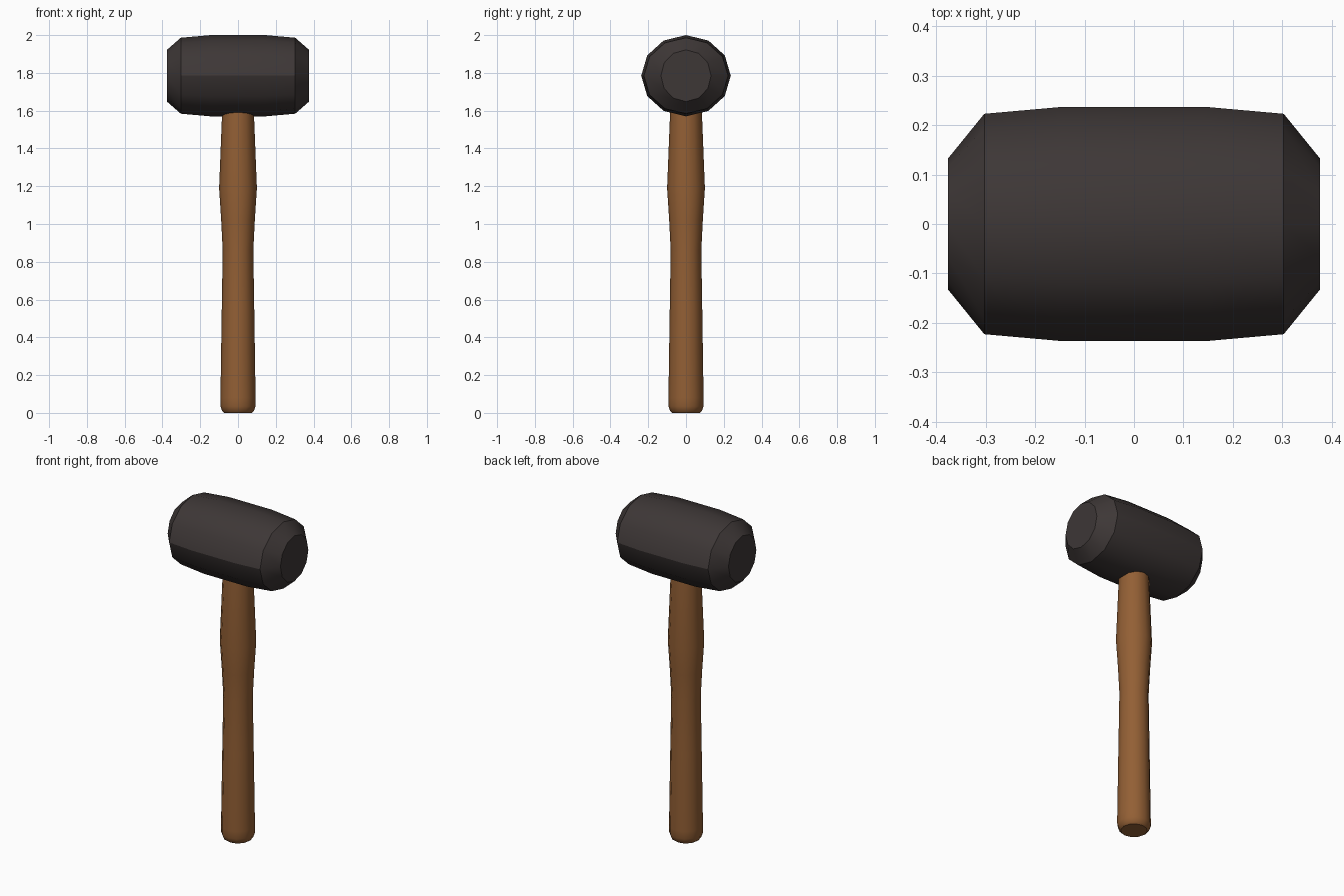
import bpy, bmesh, math

if "Cube" in bpy.data.objects:
    bpy.data.objects.remove(bpy.data.objects["Cube"])

def material(name, rgb):
    m = bpy.data.materials.new(name)
    m.diffuse_color = (*rgb, 1)
    m.use_nodes = True
    m.node_tree.nodes["Principled BSDF"].inputs["Base Color"].default_value = m.diffuse_color
    return m

def lathe(name, rings, place, mat, sides=12, angle=32):
    """Skin elliptical rings (t, ra, rb) along an axis, with capped ends."""
    bm = bmesh.new()
    loops = []
    for t, ra, rb in rings:
        loops.append([bm.verts.new(place(t, ra * math.cos(a), rb * math.sin(a)))
                      for a in (2 * math.pi * i / sides for i in range(sides))])
    for lo, hi in zip(loops, loops[1:]):
        for i in range(sides):
            j = (i + 1) % sides
            bm.faces.new((lo[i], lo[j], hi[j], hi[i]))
    bm.faces.new(loops[0][::-1])
    bm.faces.new(loops[-1])
    bmesh.ops.recalc_face_normals(bm, faces=bm.faces)
    me = bpy.data.meshes.new(name)
    bm.to_mesh(me)
    bm.free()
    ob = bpy.data.objects.new(name, me)
    bpy.context.collection.objects.link(ob)
    me.materials.append(mat)
    bpy.ops.object.select_all(action='DESELECT')
    ob.select_set(True)
    bpy.context.view_layer.objects.active = ob
    bpy.ops.object.shade_smooth_by_angle(angle=math.radians(angle))
    return ob

rubber = material("black rubber", (0.047, 0.038, 0.037))
wood = material("brown wood", (0.29, 0.115, 0.035))

# Mallet head: slightly barrelled, chamfered at both ends
half = [(0.145, 0.237, 0.215), (0.303, 0.223, 0.201), (0.376, 0.133, 0.137)]
head = [(-t, a, b) for t, a, b in reversed(half)] + half
lathe("mallet_head", head, lambda t, a, b: (t, a, 1.785 + b), rubber)

# Handle: rounded foot, waist and swelling below the head
profile = [(0, 0.073), (0.008, 0.083), (0.035, 0.093), (0.08, 0.093), (0.55, 0.086),
           (0.86, 0.081), (1.02, 0.089), (1.19, 0.1), (1.62, 0.083)]
lathe("handle", [(z, r, r) for z, r in profile],
      lambda t, a, b: (a, b, t), wood)
